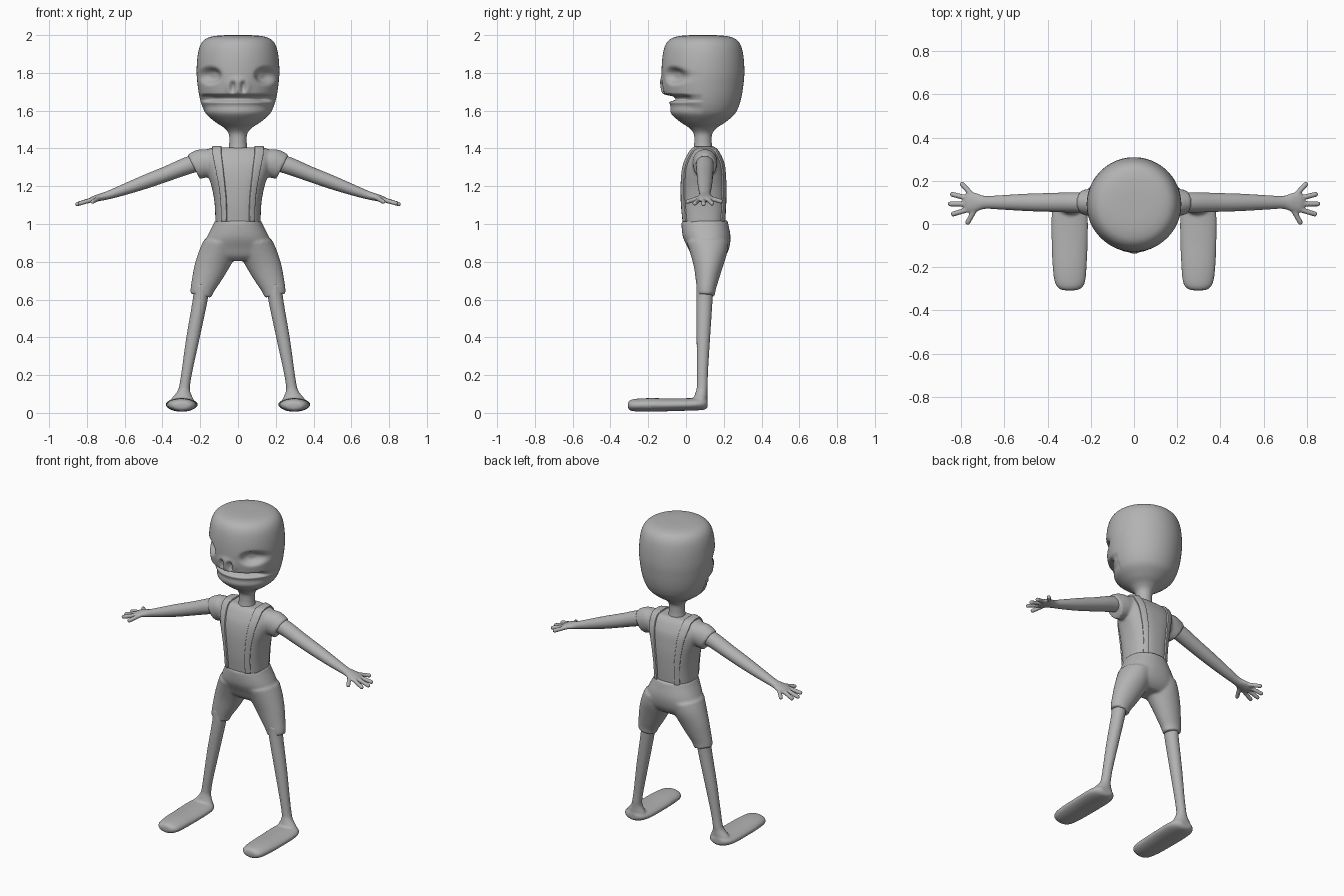
import bpy, bmesh, math
from mathutils import Vector

old = bpy.data.objects.get("Cube")
if old:
    bpy.data.objects.remove(old, do_unlink=True)

clay = bpy.data.materials.new("clay grey")
clay.use_nodes = True
COLOR = (0.45, 0.45, 0.45, 1)
clay.diffuse_color = COLOR
clay.node_tree.nodes["Principled BSDF"].inputs["Base Color"].default_value = COLOR


def spline(points, steps):
    """Catmull-Rom interpolation through tuples of numbers."""
    pts = [Vector(p) for p in points]
    ext = [pts[0]] + pts + [pts[-1]]
    out = []
    for a, b, c, d in zip(ext, ext[1:], ext[2:], ext[3:]):
        for i in range(steps):
            t = i / steps
            out.append(0.5 * (2 * b + (c - a) * t + (2 * a - 5 * b + 4 * c - d) * t * t
                              + (3 * b - a - 3 * c + d) * t ** 3))
    return out + [pts[-1]]


def loft(bm, sections, axis="z", side=1, power=2.0, steps=6, segs=32, tilt=0.0):
    """Skin rings given as (x, y, z, radius, radius) across the axis."""
    rings = []
    for x, y, z, ra, rb in spline(sections, steps):
        ring = []
        for k in range(segs):
            t = math.tau * k / segs
            c, s = math.cos(t), math.sin(t)
            u = math.copysign(abs(c) ** (2 / power), c) * ra
            v = math.copysign(abs(s) ** (2 / power), s) * rb
            p = {"x": (x + tilt * v, y + u, z + v), "y": (x + u, y, z + v),
                 "z": (x + u, y + v, z + tilt * u)}[axis]
            ring.append(bm.verts.new((p[0] * side, p[1], p[2])))
        rings.append(ring)
    for lo, hi in zip(rings, rings[1:]):
        for k in range(segs):
            j = (k + 1) % segs
            bm.faces.new((lo[k], lo[j], hi[j], hi[k]))
    bm.faces.new(rings[0][::-1])
    bm.faces.new(rings[-1])


def capsule(bm, start, end, radius, side=1):
    """Round-ended finger between two points."""
    a, b = Vector(start), Vector(end)
    a.x *= side
    b.x *= side
    verts = bmesh.ops.create_uvsphere(bm, u_segments=16, v_segments=10, radius=radius)["verts"]
    turn = (b - a).to_track_quat("Z", "Y")
    for v in verts:
        if v.co.z > 0.0001:
            v.co.z += (b - a).length - radius
        v.co = turn @ v.co + a


def finish(bm, name, voxel=0, smooth=4):
    bmesh.ops.recalc_face_normals(bm, faces=bm.faces)
    for f in bm.faces:
        f.smooth = True
    mesh = bpy.data.meshes.new(name)
    bm.to_mesh(mesh)
    bm.free()
    mesh.materials.append(clay)
    ob = bpy.data.objects.new(name, mesh)
    bpy.context.collection.objects.link(ob)
    if voxel:
        # fuse overlapping forms into one soft skin
        m = ob.modifiers.new("fuse", "REMESH")
        m.mode, m.voxel_size, m.use_smooth_shade = "VOXEL", voxel, True
        m = ob.modifiers.new("soften", "SMOOTH")
        m.factor, m.iterations = 0.5, smooth
    return ob


# Head and neck: turned profile with a sculpted face
CY = 0.09
bm = bmesh.new()
profile = [(1.37, .06), (1.40, .05), (1.44, .046), (1.48, .05), (1.51, .075), (1.54, .12),
           (1.58, .166), (1.62, .188), (1.67, .203), (1.73, .213), (1.80, .219), (1.88, .215),
           (1.94, .202), (1.975, .178), (1.992, .14), (1.999, .08), (2.0, .002)]
loft(bm, [(0, CY, z, r, r) for z, r in profile], steps=9, segs=128)


def bump(d):
    return math.exp(-d * d)


for v in bm.verts:
    x, y, z = v.co
    if y > CY or z < 1.5:
        continue
    ax = abs(x)
    front = 1 / (1 + math.exp((ax - 0.183) / 0.008))
    eye = ((ax - 0.148) / 0.05) ** 2 + ((z - 1.785) / 0.038) ** 2
    depth = 0.04 * bump(eye)
    nostril = ((ax - 0.028) / 0.013) ** 2 + ((z - 1.725) / 0.03) ** 2
    depth += 0.03 * bump(nostril)
    depth -= 0.012 * bump(((ax / 0.06) ** 2 + ((z - 1.73) / 0.045) ** 2))
    # overhanging upper lip, mouth slit and set-back jaw
    depth += front * 0.05 * bump(((z - 1.666) / 0.016) ** 2)
    depth += front * 0.018 * bump((z - 1.63) / 0.03)
    v.co += (Vector((0, CY, z)) - v.co).normalized() * depth
finish(bm, "head")

# Shirt: torso with two short sleeves
bm = bmesh.new()
loft(bm, [(0, .095, 1.0, .12, .112), (0, .093, 1.1, .123, .12), (0, .093, 1.19, .138, .122),
          (0, .093, 1.26, .16, .118), (0, .095, 1.32, .175, .108), (0, .096, 1.37, .175, .085),
          (0, .096, 1.395, .16, .066), (0, .096, 1.405, .13, .05)], power=2.5, segs=48)
for side in (1, -1):
    loft(bm, [(.10, .10, 1.335, .065, .06), (.17, .10, 1.325, .066, .07),
              (.21, .10, 1.312, .062, .068), (.235, .10, 1.302, .058, .064)],
         axis="x", side=side, tilt=0.5)
shirt = finish(bm, "shirt", 0.008)

# Suspenders: strips wrapped over the shirt
for label, side in (("left", 1), ("right", -1)):
    bm = bmesh.new()
    path = spline([(.09, -.03, 1.01), (.092, -.04, 1.1), (.098, -.04, 1.2), (.105, -.02, 1.3),
                   (.112, .02, 1.37), (.113, .06, 1.408), (.113, .13, 1.408), (.112, .17, 1.37),
                   (.105, .21, 1.3), (.098, .225, 1.2), (.092, .225, 1.1), (.09, .22, 1.01)], 5)
    rows = [[bm.verts.new((side * (p.x + o), p.y, p.z)) for o in (-.025, -.012, 0, .012, .025)]
            for p in path]
    for lo, hi in zip(rows, rows[1:]):
        for k in range(4):
            bm.faces.new((lo[k], lo[k + 1], hi[k + 1], hi[k]))
    strap = finish(bm, label + "_suspender")
    wrap = strap.modifiers.new("wrap", "SHRINKWRAP")
    wrap.target = shirt
    thick = strap.modifiers.new("thickness", "SOLIDIFY")
    thick.thickness, thick.offset = 0.018, 0
    edge = strap.modifiers.new("round_edges", "BEVEL")
    edge.width, edge.segments = 0.003, 2

# Shorts: hips fused with two flared legs
bm = bmesh.new()
loft(bm, [(0, .10, 1.02, .122, .12), (0, .10, 1.0, .13, .124), (0, .11, .93, .165, .126),
          (0, .12, .87, .185, .108), (0, .12, .83, .175, .088), (0, .12, .805, .12, .06)],
     power=2.2, segs=48)
for side in (1, -1):
    loft(bm, [(.09, .115, .90, .09, .11), (.112, .12, .84, .094, .096), (.142, .118, .77, .087, .076),
              (.17, .112, .70, .073, .06), (.19, .107, .65, .061, .05), (.196, .107, .62, .056, .047)],
         side=side, tilt=0.2)
finish(bm, "shorts", 0.008, 6)

# Limbs
for label, side in (("left", 1), ("right", -1)):
    # arm running into the palm, then five fingers
    bm = bmesh.new()
    loft(bm, [(.18, .10, 1.335, .045, .045), (.27, .10, 1.308, .047, .044), (.38, .10, 1.265, .044, .039),
              (.50, .10, 1.22, .04, .035), (.62, .10, 1.176, .033, .027), (.69, .10, 1.152, .03, .021),
              (.735, .10, 1.14, .044, .018), (.77, .10, 1.13, .048, .015), (.79, .10, 1.124, .03, .008)],
         axis="x", side=side, tilt=0.3)
    for root, tip in (((.735, .07, 1.138), (.775, -.002, 1.115)), ((.765, .068, 1.13), (.848, .043, 1.106)),
                      ((.77, .093, 1.13), (.862, .093, 1.102)), ((.765, .118, 1.13), (.852, .14, 1.106)),
                      ((.745, .13, 1.136), (.803, .192, 1.118))):
        capsule(bm, root, tip, 0.0125, side)
    finish(bm, label + "_arm", 0.005, 3)

    # leg, ankle and long flat foot
    bm = bmesh.new()
    loft(bm, [(.193, .10, .68, .042, .045), (.20, .098, .60, .04, .043), (.238, .092, .40, .036, .036),
              (.27, .087, .22, .029, .03), (.283, .086, .14, .029, .029), (.288, .082, .11, .036, .031),
              (.295, .077, .075, .058, .036), (.298, .075, .045, .07, .036)], side=side)
    loft(bm, [(.297, -.307, .04, .03, .014), (.297, -.298, .04, .052, .026), (.297, -.27, .041, .07, .033),
              (.298, -.2, .042, .079, .036), (.298, -.08, .043, .084, .034), (.298, .02, .045, .085, .033),
              (.298, .07, .047, .078, .033), (.298, .1, .048, .06, .03), (.298, .115, .048, .035, .018)],
         axis="y", side=side)
    finish(bm, label + "_leg", 0.007, 3)
